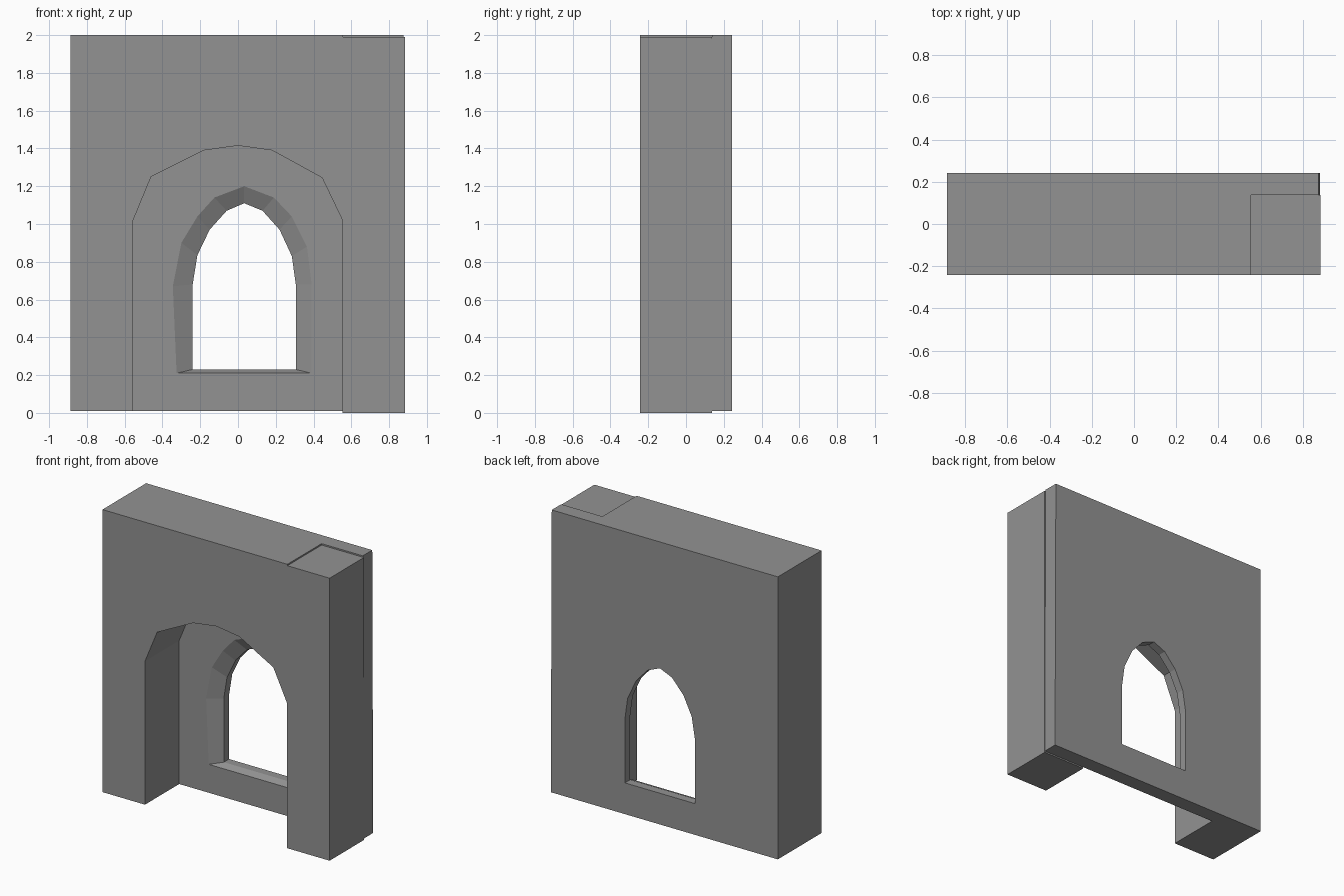
import bpy, bmesh

if "Cube" in bpy.data.objects:
    bpy.data.objects.remove(bpy.data.objects["Cube"])

GREY = (0.29, 0.29, 0.29, 1.0)
stone = bpy.data.materials.new("grey stone")
stone.use_nodes = True
stone.diffuse_color = GREY
stone.node_tree.nodes["Principled BSDF"].inputs["Base Color"].default_value = GREY

FRONT, MID, REVEAL, BACK = -0.243, 0.138, 0.185, 0.243


def ring(bm, profile, y):
    """Vertices of an x-z profile placed at depth y."""
    return [bm.verts.new((x, y, z)) for x, z in profile]


def bridge(bm, a, b):
    """Quads between two matching rings."""
    for i in range(len(a)):
        j = (i + 1) % len(a)
        bm.faces.new((a[i], a[j], b[j], b[i]))


def fill_between(bm, outer, hole):
    """Flat face with a hole."""
    edges = []
    for loop in (outer, hole):
        for i, v in enumerate(loop):
            w = loop[(i + 1) % len(loop)]
            edges.append(bm.edges.get((v, w)) or bm.edges.new((v, w)))
    bmesh.ops.triangle_fill(bm, edges=edges, use_beauty=True)


def finish(bm, name):
    bmesh.ops.recalc_face_normals(bm, faces=bm.faces)
    mesh = bpy.data.meshes.new(name)
    bm.to_mesh(mesh)
    bm.free()
    mesh.materials.append(stone)
    obj = bpy.data.objects.new(name, mesh)
    bpy.context.collection.objects.link(obj)


# Thick front wall with the wide arch; its left pillar sits slightly lower
arch = [(-0.555, 0.01), (-0.555, 1.02), (-0.46, 1.25), (-0.18, 1.39), (0, 1.415),
        (0.18, 1.39), (0.445, 1.245), (0.553, 1.02), (0.553, 0)]
wall = arch + [(0.884, 0), (0.884, 1.99), (0.555, 1.99), (0.555, 2),
               (-0.886, 2), (-0.886, 0.01)]
bm = bmesh.new()
a, b = ring(bm, wall, FRONT), ring(bm, wall, MID)
bridge(bm, a, b)
bm.faces.new(a)
bm.faces.new(b)
finish(bm, "arched_front_wall")

# Thin back panel with a splayed, pointed window
panel = [(-0.886, 0.01), (0.883, 0.01), (0.876, 2), (-0.886, 2)]
wide = [(-0.325, 0.21), (-0.345, 0.67), (-0.3, 0.9), (-0.215, 1.04), (-0.125, 1.14),
        (0.033, 1.2), (0.19, 1.14), (0.285, 1.04), (0.365, 0.88), (0.39, 0.68), (0.39, 0.21)]
narrow = [(-0.24, 0.23), (-0.24, 0.68), (-0.215, 0.835), (-0.15, 0.97), (-0.06, 1.07),
          (0.033, 1.11), (0.13, 1.07), (0.22, 0.97), (0.285, 0.83), (0.306, 0.68), (0.306, 0.23)]
bm = bmesh.new()
outer_a, outer_b = ring(bm, panel, MID), ring(bm, panel, BACK)
hole_a, hole_m, hole_b = ring(bm, wide, MID), ring(bm, narrow, REVEAL), ring(bm, narrow, BACK)
bridge(bm, outer_a, outer_b)
bridge(bm, hole_a, hole_m)
bridge(bm, hole_m, hole_b)
fill_between(bm, outer_a, hole_a)
fill_between(bm, outer_b, hole_b)
finish(bm, "window_back_panel")
